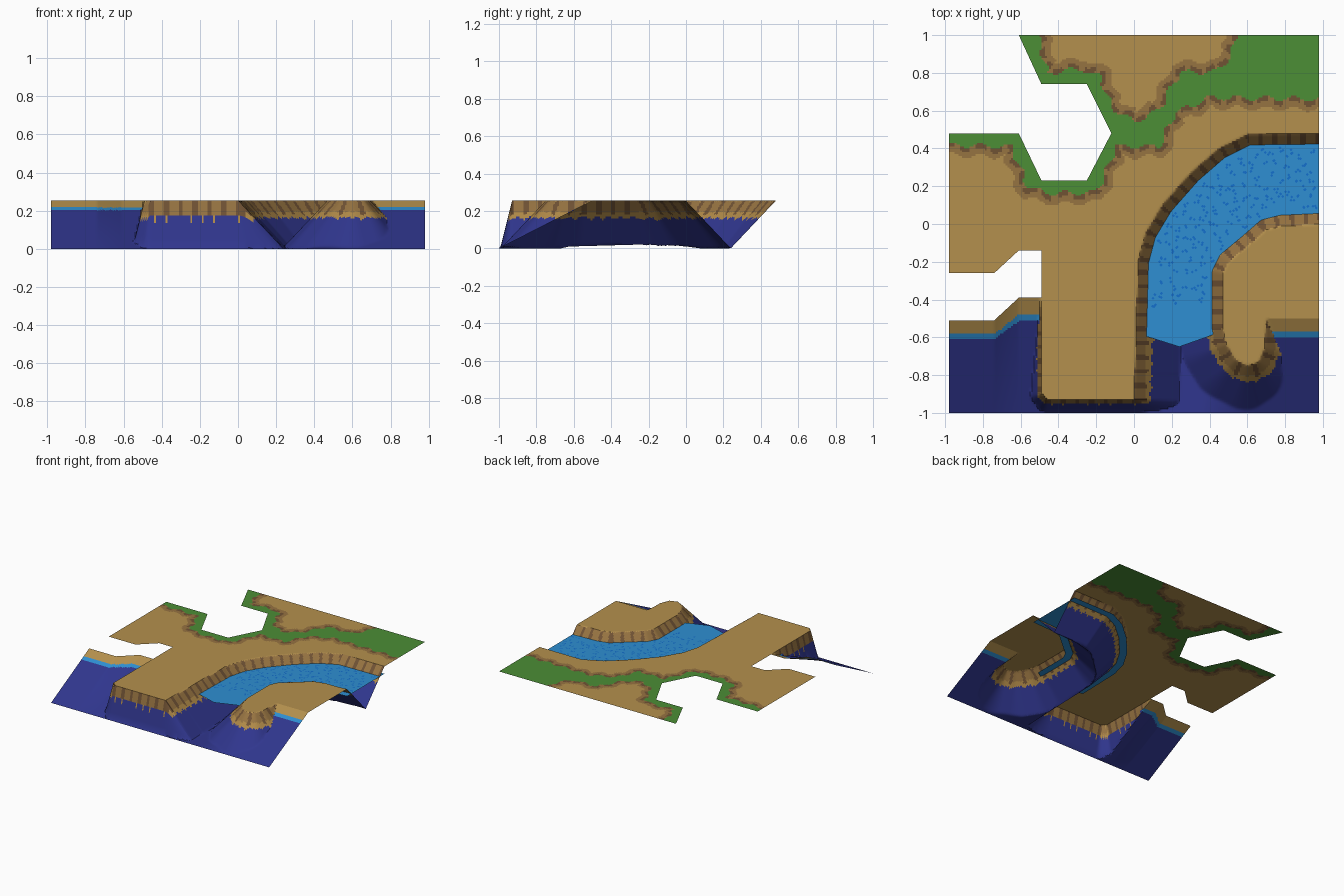
import bpy, bmesh, math, random
from mathutils import Vector

random.seed(4)
cube = bpy.data.objects.get("Cube")
if cube:
    bpy.data.objects.remove(cube)

TOP, WATER, CELL = 0.255, 0.195, 0.01


def material(name, rgb):
    linear = [(c / 255 / 12.92 if c < 11 else ((c / 255 + 0.055) / 1.055) ** 2.4) for c in rgb] + [1]
    mat = bpy.data.materials.new(name)
    mat.use_nodes = True
    mat.diffuse_color = linear
    mat.node_tree.nodes["Principled BSDF"].inputs["Base Color"].default_value = linear
    return mat


palette = [material("sand", (180, 144, 77)), material("packed_earth", (150, 115, 65)),
           material("dark_rock", (112, 82, 52)), material("grass", (76, 142, 54)),
           material("deep_water", (48, 54, 142)), material("river_blue", (46, 143, 210)),
           material("ripple_blue", (20, 112, 205)), material("cliff_gold", (176, 138, 72))]
SAND, EARTH, ROCK, GRASS, DEEP, RIVER, RIPPLE, GOLD = range(8)

# Outlines of the river banks, the two lands, the grass and the notches
west_bank = [(0.0, -.93), (.01, -.58), (.02, -.2), (.06, -.05), (.15, .1),
             (.3, .27), (.45, .4), (.6, .475), (1, .48)]
east_bank = [(1, 0), (.78, -.01), (.7, -.03), (.62, -.1), (.5, -.2), (.47, -.26), (.47, -.55)]
main_land = [(-1, 1.1), (-1, -.39), (-.49, -.39), (-.49, -.9), (-.46, -.93)] + west_bank + [(1, 1.1)]
south_land = east_bank + [(.49, -.64), (.54, -.72), (.6, -.75), (.66, -.73), (.69, -.66),
                          (.7, -.5), (1, -.5)]
hex_notch = [(-.61, 1), (-.49, .74), (-.25, .74), (-.12, .48), (-.25, .23),
             (-.49, .23), (-.61, .48), (-.98, .48), (-1.1, .48), (-1.1, 1.1), (-.657, 1.1)]
inlet_notch = [(-1.1, -.26), (-.74, -.26), (-.61, -.14), (-.49, -.14),
               (-.49, -.39), (-.61, -.39), (-.74, -.51), (-1.1, -.51)]
grass_area = [(-1, .42), (-.65, .41), (-.56, .19), (-.42, .16), (-.2, .17), (-.09, .41), (.13, .41),
              (.22, .59), (.4, .67), (1.1, .66), (1.1, 1.1), (.55, 1.1), (.52, .9), (.44, .81),
              (.24, .8), (.13, .6), (0, .54), (-.12, .62), (-.18, .78), (-.27, .82),
              (-.46, .8), (-.53, 1.1), (-1, 1.1)]


def inside(poly, x, y):
    hit = False
    for (ax, ay), (bx, by) in zip(poly, poly[1:] + poly[:1]):
        if (ay > y) != (by > y) and x < ax + (y - ay) * (bx - ax) / (by - ay):
            hit = not hit
    return hit


def nearest(poly, x, y):
    """Offset from the outline, plus the length along it."""
    best, run = (9, 0, 0, 0), 0
    for (ax, ay), (bx, by) in zip(poly, poly[1:] + poly[:1]):
        ux, uy = bx - ax, by - ay
        length = math.hypot(ux, uy)
        t = min(1, max(0, ((x - ax) * ux + (y - ay) * uy) / length ** 2))
        dx, dy = x - ax - t * ux, y - ay - t * uy
        d = dx * dx + dy * dy
        if d < best[0]:
            best = (d, dx, dy, run + t * length)
        run += length
    return best


def land_height(x, y):
    """Height of the two lands and the position along the nearer rim."""
    if inside(main_land, x, y) or inside(south_land, x, y):
        return TOP, 0
    _, dx, dy, s = nearest(main_land, x, y)
    drop = math.hypot(dx * (1.06 if dx > 0 else 4), dy * (4 if y < -.8 else 1.06))
    d2, _, _, s2 = nearest(south_land, x, y)
    drop2 = 1.06 * math.sqrt(d2)
    return (TOP - drop, s) if drop < drop2 else (TOP - drop2, s2)


def shore_height(x, y):
    """Gentle sea ramp on either side."""
    if x < -.48:
        start = -.51 + .12 * min(1, max(0, (x + .74) / .13))
        return min(TOP, TOP * (y + 1) / (start + 1))
    return min(TOP, .51 * (y + 1)) * min(1, max(0, (x - .35) / .3)) if y < -.3 else 0


def ground_colour(x, y):
    land, s = land_height(x, y)
    shore = shore_height(x, y)
    if shore > land:
        return SAND if shore > .217 else RIVER if shore > .203 else DEEP
    if land < TOP:
        if land < .152 + .016 * abs(math.sin(s * 50)):
            return DEEP
        if s % .075 < .024 and land > .18:
            return ROCK
        return EARTH if land > .195 else GOLD
    if y < .05:
        return SAND
    # Scalloped grass edge with a dirt border
    d, _, _, s = nearest(grass_area, x, y)
    d = math.sqrt(d) * (-1 if inside(grass_area, x, y) else 1)
    d += .014 * math.sin(s * 42)
    if d < 0:
        return GRASS
    if d < .026 and math.sin(s * 75) > -.5:
        return ROCK
    return EARTH if d < .055 else SAND


def finish(name, bm, materials):
    mesh = bpy.data.meshes.new(name)
    bm.to_mesh(mesh)
    bm.free()
    for mat in materials:
        mesh.materials.append(mat)
    obj = bpy.data.objects.new(name, mesh)
    bpy.context.collection.objects.link(obj)
    return obj


# Terrain sheet: a grid with notches cut out, raised and coloured by rule
bm = bmesh.new()
bmesh.ops.create_grid(bm, x_segments=round(1.96 / CELL), y_segments=round(2 / CELL), size=1)
for v in bm.verts:
    v.co.x *= .98
for notch in (hex_notch, inlet_notch):
    for (ax, ay), (bx, by) in zip(notch, notch[1:] + notch[:1]):
        lo_x, hi_x = min(ax, bx) - .03, max(ax, bx) + .03
        lo_y, hi_y = min(ay, by) - .03, max(ay, by) + .03
        faces = [f for f in bm.faces if lo_x < f.verts[0].co.x < hi_x and lo_y < f.verts[0].co.y < hi_y]
        if faces:
            geom = faces + list({e for f in faces for e in f.edges}) + list({v for f in faces for v in f.verts})
            bmesh.ops.bisect_plane(bm, geom=geom, dist=1e-5, plane_co=(ax, ay, 0),
                                   plane_no=(by - ay, ax - bx, 0))
    gone = []
    for f in bm.faces:
        c = f.calc_center_median()
        if inside(notch, c.x, c.y):
            gone.append(f)
    bmesh.ops.delete(bm, geom=gone, context='FACES')
for f in bm.faces:
    c = f.calc_center_median()
    f.material_index = ground_colour(c.x, c.y)
for v in bm.verts:
    v.co.z = max(0, land_height(v.co.x, v.co.y)[0], shore_height(v.co.x, v.co.y))
terrain = finish("terrain", bm, palette)
bpy.context.view_layer.objects.active = terrain
terrain.select_set(True)
bpy.ops.object.shade_smooth_by_angle(angle=math.radians(25))
terrain.select_set(False)

# River surface, reaching from rim to rim
river = west_bank[1:-1] + [(.98, .48), (.98, 0)] + east_bank[1:] + [(.41, -.59), (.24, -.65), (.05, -.59)]
bm = bmesh.new()
face = bm.faces.new([bm.verts.new((x, y, WATER)) for x, y in river])
face.normal_update()
if face.normal.z < 0:
    face.normal_flip()
bmesh.ops.triangulate(bm, faces=[face])
finish("river_surface", bm, [palette[RIVER]])

# Ripple marks: small clusters of diamonds spaced over the river
bm = bmesh.new()
spots = []
while len(spots) < 125:
    p = Vector((random.uniform(.05, .97), random.uniform(-.43, .42)))
    if land_height(*p)[0] < .17 and all((p - q).length > .036 for q in spots):
        spots.append(p)
        for k in range(3):
            a = random.uniform(0, math.tau)
            cx, cy = p.x + .011 * math.cos(a), p.y + .011 * math.sin(a)
            bm.faces.new([bm.verts.new((cx + i * .008, cy + j * .008, WATER + .002 + k * .0003))
                          for i, j in ((1, 0), (0, 1), (-1, 0), (0, -1))])
finish("ripple_marks", bm, [palette[RIPPLE]])
